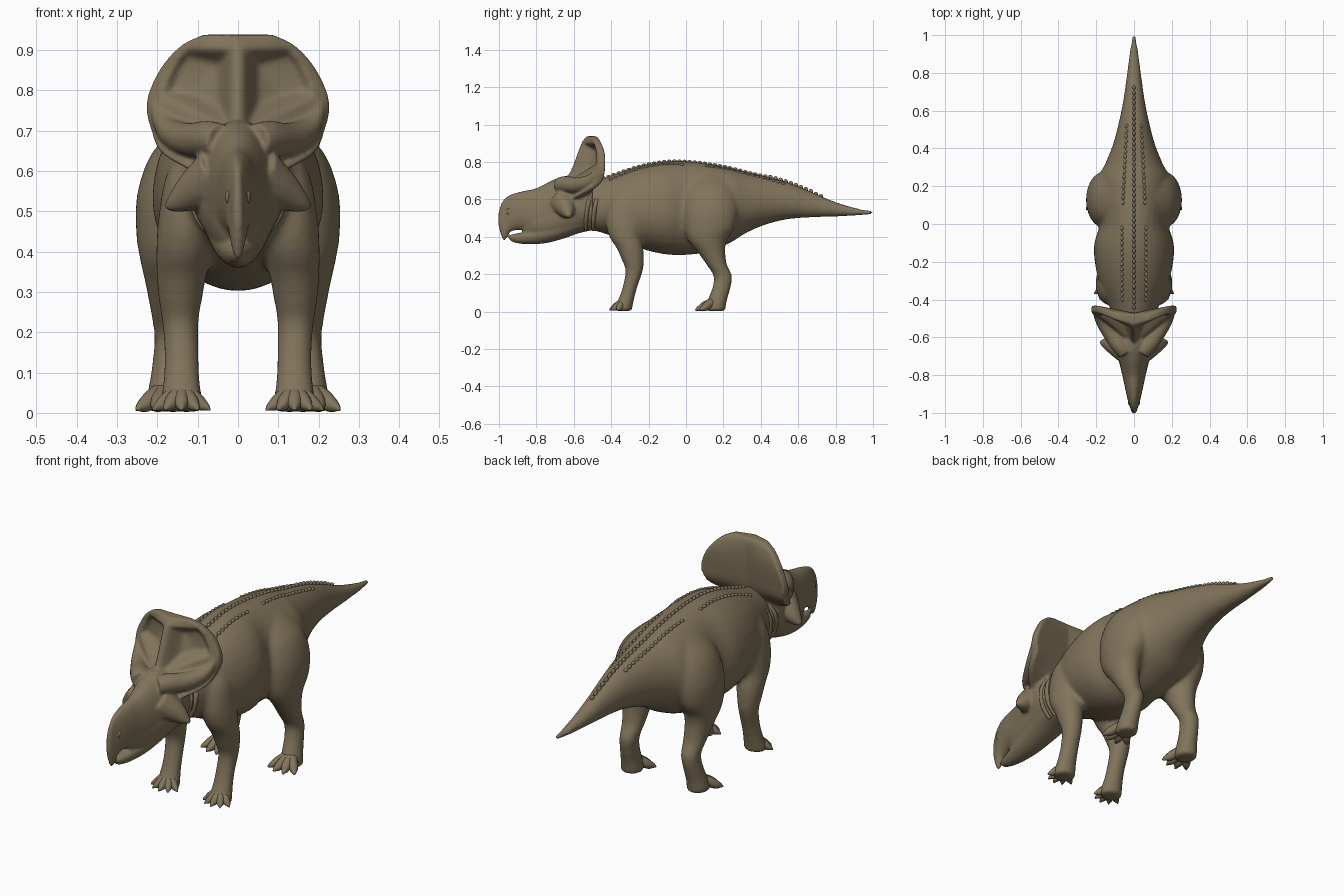
import bpy, bmesh, math
from mathutils import Vector, Matrix

if "Cube" in bpy.data.objects:
    bpy.data.objects.remove(bpy.data.objects["Cube"])

hide = bpy.data.materials.new("khaki_brown_hide")
hide.diffuse_color = (0.22, 0.175, 0.105, 1)
hide.use_nodes = True
hide.node_tree.nodes["Principled BSDF"].inputs["Base Color"].default_value = hide.diffuse_color


def spline(rows, k=5):
    """Catmull-Rom interpolation through rows of numbers."""
    out = []
    for i in range(len(rows) - 1):
        a, b, c, d = (rows[max(i - 1, 0)], rows[i], rows[i + 1], rows[min(i + 2, len(rows) - 1)])
        for s in range(k):
            t = s / k
            out.append([0.5 * (2 * q + (r - p) * t + (2 * p - 5 * q + 4 * r - w) * t * t
                               + (3 * q - p - 3 * r + w) * t ** 3)
                        for p, q, r, w in zip(a, b, c, d)])
    return out + [list(rows[-1])]


def circle(n):
    return [(math.cos(2 * math.pi * i / n), math.sin(2 * math.pi * i / n)) for i in range(n)]


def y_rings(rows, mid=0.45, n=32):
    """Rows (y, top, bottom, half width): upright egg-shaped sections."""
    rings = []
    for y, top, bot, w in spline(rows):
        zc = bot + mid * (top - bot)
        rings.append([Vector((w * c, y, zc + s * (top - zc if s > 0 else zc - bot))) for c, s in circle(n)])
    return rings


def z_rings(rows, n=24):
    """Rows (z, x, y, x radius, y radius): level oval sections."""
    return [[Vector((x + a * c, y + b * s, z)) for c, s in circle(n)] for z, x, y, a, b in spline(rows)]


def tube(rows, n=14):
    """Rows (x, y, z, radius): round sections along a path."""
    p = spline(rows, 4)
    rings = []
    for i, (x, y, z, r) in enumerate(p):
        d = Vector(p[min(i + 1, len(p) - 1)][:3]) - Vector(p[max(i - 1, 0)][:3])
        q = d.to_track_quat('Z', 'Y')
        rings.append([Vector((x, y, z)) + q @ Vector((r * c, r * s, 0)) for c, s in circle(n)])
    return rings


def both(rings):
    """A loft and its mirror image."""
    return [rings, [[Vector((-p.x, p.y, p.z)) for p in ring] for ring in rings]]


def make(name, lofts=(), balls=(), mirror=False, voxel=0, smooth=0):
    """One object from ring lofts and ellipsoids; voxel fuses them into one skin."""
    bm = bmesh.new()
    for rings in lofts:
        vs = [[bm.verts.new(p) for p in ring] for ring in rings]
        n = len(vs[0])
        for a, b in zip(vs, vs[1:]):
            for i in range(n):
                j = (i + 1) % n
                bm.faces.new((a[i], a[j], b[j], b[i]))
        bm.faces.new(vs[0][::-1])
        bm.faces.new(vs[-1])
    for c, r in balls:
        m = Matrix.Translation(c) @ Matrix.Diagonal((*r, 1))
        bmesh.ops.create_uvsphere(bm, u_segments=10, v_segments=7, radius=1, matrix=m)
    bmesh.ops.recalc_face_normals(bm, faces=bm.faces)
    me = bpy.data.meshes.new(name)
    bm.to_mesh(me)
    bm.free()
    me.materials.append(hide)
    me.shade_smooth()
    if not voxel:
        me.set_sharp_from_angle(angle=math.radians(50))
    ob = bpy.data.objects.new(name, me)
    bpy.context.collection.objects.link(ob)
    if mirror:
        ob.modifiers.new("mirror", 'MIRROR').use_mirror_merge = False
    if voxel:
        fuse = ob.modifiers.new("fuse", 'REMESH')
        fuse.mode, fuse.voxel_size, fuse.use_smooth_shade = 'VOXEL', voxel, True
        soft = ob.modifiers.new("soften", 'SMOOTH')
        soft.factor, soft.iterations = 0.5, smooth


# Neck, trunk, tail and legs fused into one skin
BODY = [(-.58, .66, .45, .08), (-.48, .70, .43, .115), (-.40, .727, .405, .145), (-.30, .762, .36, .185),
        (-.20, .789, .325, .208), (-.10, .803, .305, .21), (.0, .803, .303, .182), (.12, .79, .32, .19),
        (.24, .768, .37, .19), (.32, .747, .42, .152), (.42, .725, .463, .112), (.54, .692, .493, .08),
        (.66, .645, .503, .056), (.80, .587, .508, .037), (.92, .552, .513, .022), (.99, .54, .52, .011),
        (1.005, .535, .525, .006)]
FORE = [(.64, .10, -.32, .05, .06), (.58, .115, -.33, .066, .09), (.48, .128, -.33, .07, .10),
        (.40, .135, -.325, .068, .085), (.34, .14, -.30, .062, .072), (.28, .143, -.285, .054, .06),
        (.22, .143, -.277, .045, .047), (.14, .14, -.297, .043, .04), (.08, .14, -.315, .046, .041),
        (.03, .14, -.332, .053, .047), (.003, .14, -.335, .054, .047)]
HIND = [(.73, .085, .13, .04, .08), (.65, .125, .13, .085, .13), (.55, .155, .13, .094, .148),
        (.45, .17, .125, .083, .135), (.38, .17, .115, .073, .103), (.32, .168, .135, .062, .075),
        (.25, .165, .165, .052, .055), (.19, .165, .197, .043, .05), (.13, .17, .19, .042, .049),
        (.07, .175, .17, .046, .052), (.025, .178, .16, .051, .053), (.003, .178, .158, .051, .053)]
make("body_and_legs", [y_rings(BODY)] + both(z_rings(FORE)) + both(z_rings(HIND)), voxel=.01, smooth=10)

# Skull with hooked beak: (y, top, bottom, half width), lower jaw and cheeks
SKULL = [(-1.003, .53, .46, .007), (-.99, .575, .41, .015), (-.97, .605, .378, .021), (-.94, .625, .425, .031),
         (-.88, .643, .435, .045), (-.80, .66, .405, .062), (-.72, .70, .41, .08), (-.65, .725, .42, .10),
         (-.58, .72, .43, .12), (-.50, .69, .44, .115)]
JAW = [(-.945, .408, .385, .012), (-.92, .415, .37, .024), (-.85, .43, .36, .042), (-.75, .46, .366, .062),
       (-.65, .50, .392, .08), (-.57, .52, .42, .092), (-.50, .52, .435, .085)]
CHEEK = [(-.87, .54, .41, .03), (-.82, .57, .39, .056), (-.75, .60, .38, .074), (-.65, .63, .40, .098),
         (-.55, .64, .43, .115), (-.48, .62, .45, .10)]
# Cheek horn, and thick rim from the brow out to the frill: (x, y, z, radius)
HORN = [(.05, -.66, .585, .075), (.11, -.64, .55, .052), (.155, -.63, .522, .027), (.18, -.625, .51, .008)]
RIM = [(.045, -.68, .675, .042), (.075, -.645, .68, .045), (.12, -.585, .678, .042), (.165, -.525, .695, .034),
       (.195, -.485, .735, .02), (.205, -.465, .78, .01)]

# Neck frill: (z, half width, front y at middle, front y at rim, back y at middle)
FRILL = [(.60, .115, -.66, -.62, -.52), (.645, .19, -.66, -.54, -.50), (.70, .215, -.645, -.48, -.485),
         (.77, .227, -.61, -.465, -.475), (.85, .195, -.58, -.467, -.47), (.91, .142, -.555, -.49, -.472),
         (.938, .085, -.53, -.512, -.48)]


def frill_rings(n=60):
    rings = []
    for z, hw, mid, rim, back in spline(FRILL, 7):
        front, rear = [], []
        for i in range(n + 1):
            u = -1 + 2 * i / n
            x, a = u * hw, abs(u)
            # hollow on each side, bounded by the middle ridge, lower rim, outer rim and top
            d = min((abs(x) - .01) / .045, (z - .685 - .5 * abs(x)) / .06, (.87 * hw - abs(x)) / .05,
                    (.908 - z) / .05)
            d = min(1, max(0, d))
            dent = .06 * d * d * (3 - 2 * d)
            yb = back + (rim + .034 - back) * a
            front.append(Vector((x, min(mid + (rim - mid) * a + dent, yb - .026), z)))
            rear.append(Vector((x * .985, yb, z)))
        rings.append(front + rear[::-1])
    return rings


# Head: skull, jaw, cheeks, frill, rims and cheek horns fused
make("head_and_frill", [y_rings(SKULL, 0.42), y_rings(JAW, 0.6), y_rings(CHEEK, 0.5), frill_rings()]
     + both(tube(HORN)) + both(tube(RIM)), voxel=.0065, smooth=6)
make("eyes", balls=[((.085, -.675, .615), (.014, .018, .014))], mirror=True)
make("nostrils", balls=[((.024, -.945, .535), (.008, .016, .018))], mirror=True)


# Toes ending in blunt claws
def toes(x, y, length, angles, r):
    out = []
    for deg in angles:
        dx, dy = math.sin(math.radians(deg)), -math.cos(math.radians(deg))
        path = [(0, .06, r), (.45, .036, r), (.7, .021, r * .85), (.88, .014, r * .5), (1, .007, r * .12)]
        out.append(tube([(x + dx * length * t, y + dy * length * t, z, q) for t, z, q in path], 10))
    return out


make("front_toes", toes(.14, -.33, .08, (-62, -31, 0, 31, 62), .019), mirror=True)
make("hind_toes", toes(.18, .155, .108, (-42, -14, 14, 42), .023), mirror=True)

# Rows of knobs along the back
FINE = spline(BODY, 8)


def back_point(y, x):
    a, b = [r for r in FINE if r[0] <= y][-1], [r for r in FINE if r[0] > y][0]
    t = (y - a[0]) / (b[0] - a[0])
    top, bot, w = (a[i] + (b[i] - a[i]) * t for i in (1, 2, 3))
    zc = bot + .45 * (top - bot)
    return Vector((x, y, zc - .002 + (top - zc) * math.sqrt(1 - min(1, x / w) ** 2)))


middle = [back_point(-.44 + .027 * i, 0) for i in range(44)]
make("middle_back_knobs", balls=[(p, (.009, .013, .016 if .45 < p.y < .68 else .011)) for p in middle])
sides = [-.40 + .027 * i for i in range(35)]
make("side_back_knobs", balls=[(back_point(y, .064 - .05 * max(0, y)), (.009, .012, .008))
                               for y in sides if not 0 < y < .1], mirror=True)

# Loose skin folds on the neck
for i, y in enumerate((-.535, -.495)):
    fold = [(.08, y + .03, .64, .008), (.113, y + .01, .57, .012), (.1, y, .49, .011), (.06, y, .435, .008)]
    make("neck_fold_%d" % (i + 1), [tube(fold)], mirror=True)
